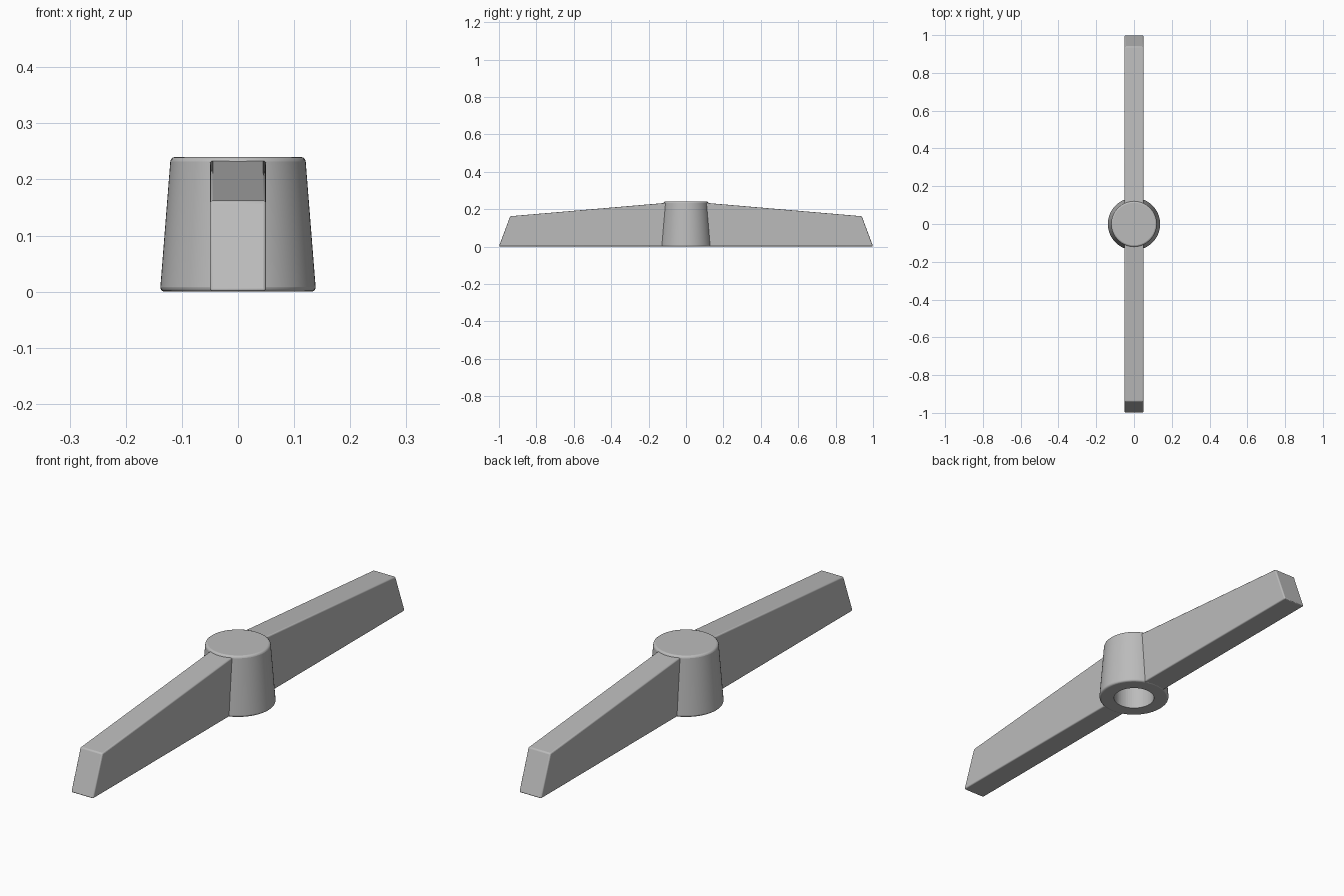
import bpy, bmesh, math
from mathutils import Matrix

cube = bpy.data.objects.get("Cube")
if cube:
    bpy.data.objects.remove(cube, do_unlink=True)

grey = bpy.data.materials.new("light grey")
grey.use_nodes = True
colour = (0.5, 0.5, 0.5, 1)
grey.diffuse_color = colour
grey.node_tree.nodes["Principled BSDF"].inputs["Base Color"].default_value = colour


def make_object(name, bm):
    bmesh.ops.recalc_face_normals(bm, faces=bm.faces)
    mesh = bpy.data.meshes.new(name)
    bm.to_mesh(mesh)
    bm.free()
    obj = bpy.data.objects.new(name, mesh)
    bpy.context.collection.objects.link(obj)
    mesh.materials.append(grey)
    return obj


def bevel(obj, width, segments=3):
    mod = obj.modifiers.new("soft edges", 'BEVEL')
    mod.width = width
    mod.segments = segments
    mod.limit_method = 'ANGLE'
    mod.angle_limit = math.radians(40)


def prism(name, outline, z0, z1):
    """Upright prism from an xy outline."""
    bm = bmesh.new()
    face = bm.faces.new([bm.verts.new((x, y, z0)) for x, y in outline])
    top = bmesh.ops.extrude_face_region(bm, geom=[face])
    verts = [v for v in top["geom"] if isinstance(v, bmesh.types.BMVert)]
    bmesh.ops.translate(bm, verts=verts, vec=(0, 0, z1 - z0))
    return make_object(name, bm)


# Tapered round hub with softened rims
HEIGHT = 0.24
bm = bmesh.new()
bmesh.ops.create_cone(bm, cap_ends=True, segments=64, radius1=0.139, radius2=0.12,
                      depth=HEIGHT, matrix=Matrix.Translation((0, 0, HEIGHT / 2)))
hub = make_object("hub", bm)
bevel(hub, 0.008)

# Blind shaft socket: a round mouth, then a bore with one flat side
R = 0.08
FLAT = 0.05
circle = [(R * math.cos(a), R * math.sin(a))
          for a in (math.tau * i / 64 for i in range(64))]
d_shape = [(min(x, FLAT), y) for x, y in circle]
for name, outline, z0, z1 in (("socket_mouth_cutter", circle, -0.05, 0.05),
                              ("socket_bore_cutter", d_shape, -0.04, 0.18)):
    cutter = prism(name, outline, z0, z1)
    cutter.hide_render = True
    cutter.hide_viewport = True
    cutter.display_type = 'WIRE'
    mod = hub.modifiers.new(name, 'BOOLEAN')
    mod.operation = 'DIFFERENCE'
    mod.solver = 'EXACT'
    mod.object = cutter

# Two tapering arms with slanted tips
HALF_WIDTH = 0.05
profile = [(0.1, 0.001), (1.0, 0.001), (0.94, 0.162), (0.1, 0.234)]
arms = []
for name, side in (("front_arm", -1), ("back_arm", 1)):
    bm = bmesh.new()
    face = bm.faces.new([bm.verts.new((-HALF_WIDTH, side * y, z)) for y, z in profile])
    ext = bmesh.ops.extrude_face_region(bm, geom=[face])
    verts = [v for v in ext["geom"] if isinstance(v, bmesh.types.BMVert)]
    bmesh.ops.translate(bm, verts=verts, vec=(2 * HALF_WIDTH, 0, 0))
    arm = make_object(name, bm)
    bevel(arm, 0.005)
    arms.append(arm)

# Smooth shading with sharp edges kept
for obj in [hub] + arms:
    bpy.ops.object.select_all(action='DESELECT')
    obj.select_set(True)
    bpy.context.view_layer.objects.active = obj
    bpy.ops.object.shade_smooth_by_angle(angle=math.radians(35))
